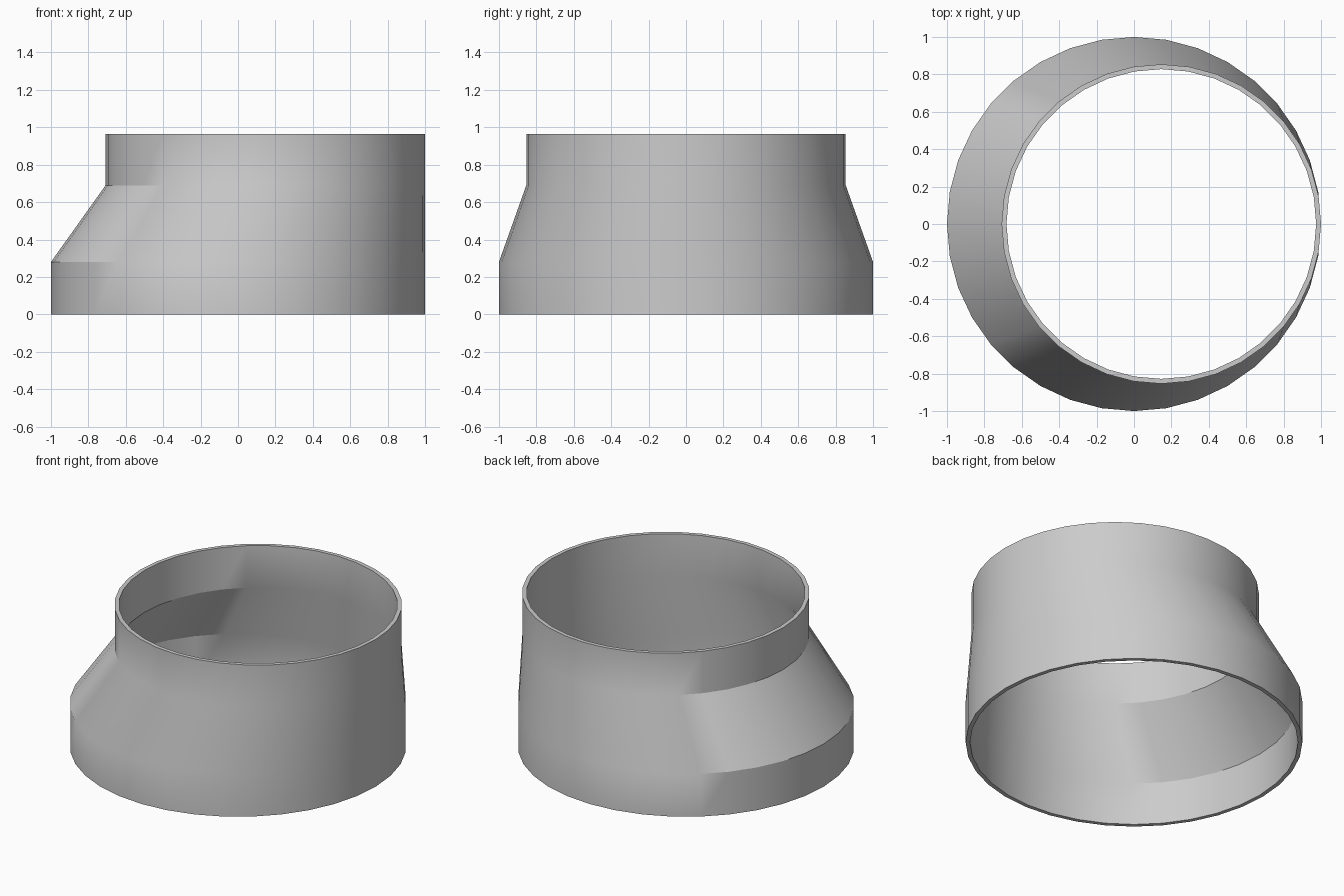
import bpy
import bmesh
from math import cos, sin, tau, radians

SIDES = 36
WALL = 0.026

if "Cube" in bpy.data.objects:
    bpy.data.objects.remove(bpy.data.objects["Cube"], do_unlink=True)

# Material
grey = bpy.data.materials.new("light grey")
grey.use_nodes = True
colour = (0.6, 0.6, 0.6, 1)
grey.diffuse_color = colour
grey.node_tree.nodes["Principled BSDF"].inputs["Base Color"].default_value = colour

# Outer sections: radius, height (every ring is flush on the +x side)
sections = [(1.0, 0.0), (1.0, 0.28), (0.854, 0.69), (0.854, 0.965)]

bm = bmesh.new()


def ring(radius, height, wall):
    """Circle of vertices, shrunk about its own centre by the wall."""
    r = radius - wall
    return [bm.verts.new((1 - radius + r * cos(tau * i / SIDES),
                          r * sin(tau * i / SIDES), height))
            for i in range(SIDES)]


# Closed loop of rings: up the outside, over the rim, down the inside
rings = [ring(r, z, 0) for r, z in sections]
rings += [ring(r, z, WALL) for r, z in reversed(sections)]
for a, b in zip(rings, rings[1:] + rings[:1]):
    for i in range(SIDES):
        j = (i + 1) % SIDES
        bm.faces.new((a[i], a[j], b[j], b[i]))
bmesh.ops.recalc_face_normals(bm, faces=bm.faces)

mesh = bpy.data.meshes.new("eccentric_reducer")
bm.to_mesh(mesh)
bm.free()
mesh.materials.append(grey)
reducer = bpy.data.objects.new("eccentric_reducer", mesh)
bpy.context.collection.objects.link(reducer)

# Smooth shading with sharp rims and creases
bpy.ops.object.select_all(action="DESELECT")
reducer.select_set(True)
bpy.context.view_layer.objects.active = reducer
bpy.ops.object.shade_smooth_by_angle(angle=radians(30))
